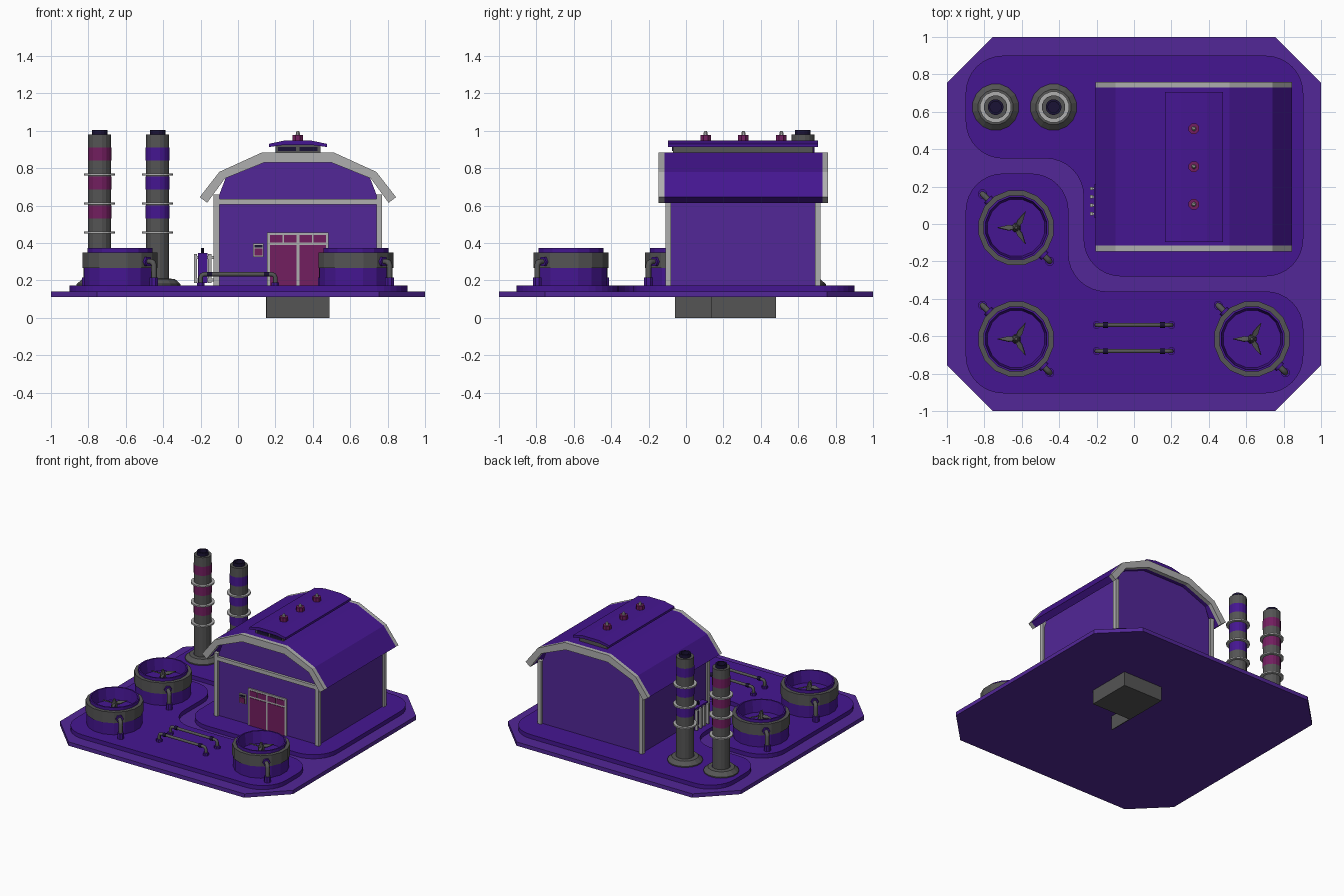
import bpy, bmesh, math
from mathutils import Vector, Matrix

if "Cube" in bpy.data.objects:
    bpy.data.objects.remove(bpy.data.objects["Cube"])


def mat(name, r, g, b):
    m = bpy.data.materials.new(name)
    m.diffuse_color = (r, g, b, 1)
    m.use_nodes = True
    m.node_tree.nodes["Principled BSDF"].inputs["Base Color"].default_value = m.diffuse_color
    return m


PURPLE = mat("purple", 0.06, 0.008, 0.285)
WALL = mat("light_purple", 0.085, 0.02, 0.31)
PLUM = mat("plum", 0.17, 0.013, 0.115)
TRIM = mat("pale_grey", 0.43, 0.43, 0.43)
GREY = mat("dark_grey", 0.09, 0.09, 0.09)
NAVY = mat("navy", 0.01, 0.006, 0.035)


def finish(name, bm, m):
    bmesh.ops.recalc_face_normals(bm, faces=bm.faces)
    me = bpy.data.meshes.new(name)
    bm.to_mesh(me)
    bm.free()
    me.materials.append(m)
    ob = bpy.data.objects.new(name, me)
    bpy.context.collection.objects.link(ob)
    return ob


def prism(name, pts, lo, hi, m, axis='z'):
    """Extrude a 2D outline along z (points are x,y) or y (points are x,z)."""
    bm = bmesh.new()
    put = (lambda a, b, h: (a, b, h)) if axis == 'z' else (lambda a, b, h: (a, h, b))
    vs = [bm.verts.new(put(a, b, lo)) for a, b in pts]
    f = bm.faces.new(vs)
    ext = bmesh.ops.extrude_face_region(bm, geom=[f])
    d = Vector(put(0, 0, hi - lo))
    bmesh.ops.translate(bm, vec=d, verts=[v for v in ext['geom'] if isinstance(v, bmesh.types.BMVert)])
    return finish(name, bm, m)


def box(name, x0, x1, y0, y1, z0, z1, m):
    return prism(name, [(x0, y0), (x1, y0), (x1, y1), (x0, y1)], z0, z1, m)


def lathe(name, x, y, profile, m, n=16):
    """Spin an (r, z) profile about a vertical axis."""
    bm = bmesh.new()
    vs = [bm.verts.new((r, 0, z)) for r, z in profile]
    es = [bm.edges.new(p) for p in zip(vs, vs[1:])]
    bmesh.ops.spin(bm, geom=vs + es, cent=(0, 0, 0), axis=(0, 0, 1), angle=2 * math.pi, steps=n)
    bmesh.ops.remove_doubles(bm, verts=bm.verts, dist=1e-5)
    bmesh.ops.rotate(bm, verts=bm.verts, matrix=Matrix.Rotation(math.pi / n, 3, 'Z'))
    bmesh.ops.translate(bm, vec=(x, y, 0), verts=bm.verts)
    return finish(name, bm, m)


def cyl(name, x, y, r, z0, z1, m, n=16):
    return lathe(name, x, y, [(0, z0), (r, z0), (r, z1), (0, z1)], m, n)


def tube(name, pts, r, m):
    cu = bpy.data.curves.new(name, 'CURVE')
    cu.dimensions = '3D'
    cu.bevel_depth, cu.bevel_resolution, cu.use_fill_caps = r, 1, True
    sp = cu.splines.new('POLY')
    sp.points.add(len(pts) - 1)
    for p, c in zip(sp.points, pts):
        p.co = (*c, 1)
    me = bpy.data.meshes.new_from_object(
        (tmp := bpy.data.objects.new(name + "_path", cu)))
    bpy.data.objects.remove(tmp)
    bm = bmesh.new()
    bm.from_mesh(me)
    bpy.data.meshes.remove(me)
    return finish(name, bm, m)


def rounded(corners, r=0.2, n=8):
    """Round every corner of a right-angled outline."""
    out = []
    for i, c in enumerate(corners):
        p = Vector(c)
        u = (Vector(corners[i - 1]) - p).normalized()
        v = (Vector(corners[(i + 1) % len(corners)]) - p).normalized()
        cen = p + r * (u + v)
        for k in range(n + 1):
            t = math.pi / 2 * k / n
            out.append(tuple(cen - r * (v * math.cos(t) + u * math.sin(t))))
    return out


# Base plate, two raised pads, block underneath
k = 0.755
prism("base_plate", [(-1, -k), (-k, -1), (k, -1), (1, -k), (1, k), (k, 1), (-k, 1), (-1, k)], 0.11, 0.14, WALL)
prism("building_pad", rounded([(-.9, .9), (-.9, .35), (-.27, .35), (-.27, -.28), (.905, -.28), (.905, .9)]),
      0.14, 0.172, PURPLE)
prism("tank_pad", rounded([(-.9, .27), (-.9, -.905), (.905, -.905), (.905, -.36), (-.35, -.36), (-.35, .27)]),
      0.14, 0.172, PURPLE)
box("under_block", .15, .49, .135, .48, 0, .11, GREY)
box("under_fin", .15, .156, -.06, .135, 0, .11, GREY)

# Hall with gambrel roof
CX = 0.32


def sym(half):
    """Mirror (offset, z) points across the hall centre line."""
    return [(CX - a, z) for a, z in half] + [(CX + a, z) for a, z in reversed(half)]


prism("hall", sym([(.435, .17), (.435, .62), (.385, .75), (.185, .84)]), -.09, .70, WALL, 'y')
outer = [(.525, .645), (.42, .78), (.19, .885)]
inner = [(.485, .615), (.39, .745), (.18, .83)]
section = sym(outer) + sym(inner)[::-1]
prism("roof", section, -.115, .73, PURPLE, 'y')
for nm, y0, y1 in (("front", -.148, -.115), ("back", .73, .76)):
    prism("roof_trim_" + nm, section, y0, y1, TRIM, 'y')
for x0 in (-.13, .74):
    for y0 in (-.11, .69):
        box("corner_post", x0, x0 + .03, y0, y0 + .03, .17, .66, TRIM)
box("front_beam", -.13, .77, -.11, -.085, .605, .635, TRIM)

# Roof vent with three lamps
box("vent_base", .2, .44, -.07, .68, .87, .925, GREY)
for x0 in (.215, .33):
    box("vent_grille", x0, x0 + .095, -.076, -.07, .892, .912, NAVY)
prism("vent_cap", sym([(.155, .93), (.07, .948)]) + sym([(.155, .913), (.07, .925)])[::-1], -.095, .705, PURPLE, 'y')
for y in (.105, .307, .51):
    cyl("lamp_base", CX, y, .03, .945, .978, PLUM, 8)
    lathe("lamp_tip", CX, y, [(.013, .975), (.011, .99), (.006, 1.0), (0, 1.0)], TRIM, 8)

# Double door and wall panel
box("door_frame", .155, .485, -.1, -.088, .17, .457, TRIM)
for s in (-1, 1):
    a, b = sorted((CX + s * .008, CX + s * .15))
    box("door_leaf", a, b, -.104, -.09, .17, .388, PLUM)
    for q in (0, 1):
        x0 = a + q * .075
        box("door_window", x0, x0 + .067, -.104, -.09, .402, .443, PLUM)
box("panel_frame", .08, .137, -.1, -.088, .325, .397, TRIM)
box("panel_face", .087, .13, -.105, -.09, .332, .37, PLUM)
box("panel_slot", .087, .13, -.105, -.09, .376, .39, NAVY)

# Radiator beside the hall
box("radiator_body", -.215, -.163, .035, .21, .185, .347, PURPLE)
cyl("radiator_valve", -.19, .12, .008, .34, .372, NAVY, 8)
for y in (.055, .1, .145, .19):
    for x0 in (-.236, -.16):
        box("radiator_bar", x0, x0 + .018, y - .009, y + .009, .185, .34, TRIM)
    for z in (.195, .315):
        box("radiator_link", -.236, -.12, y - .006, y + .006, z, z + .015, TRIM)

# Striped chimneys
for x, stripe in ((-.74, PLUM), (-.43, PURPLE)):
    y = .625
    lathe("chimney_foot", x, y, [(0, .17), (.125, .17), (.125, .18), (.095, .207), (.065, .21)], GREY)
    lathe("chimney_stack", x, y, [(.063, .17), (.063, .98), (.04, .98)], GREY)
    lathe("chimney_mouth", x, y, [(.042, .97), (.042, 1.005), (.03, 1.005), (.03, .97), (0, .97)], NAVY)
    for z in (.53, .685, .84):
        lathe("chimney_stripe", x, y, [(.0645, z), (.0645, z + .07)], stripe)
    for z in (.45, .605, .76):
        lathe("chimney_ring", x, y, [(.063, z), (.084, z), (.084, z + .011), (.063, z + .011)], TRIM)

# Cooling tanks with fan and two side pipes
for x, y in ((-.63, -.02), (-.63, -.615), (.63, -.615)):
    lathe("tank_wall", x, y, [(0, .17), (.197, .17), (.197, .27)], PURPLE)
    lathe("tank_band", x, y, [(.197, .265), (.204, .265), (.204, .35), (.172, .35)], GREY)
    lathe("tank_rim", x, y, [(.177, .345), (.177, .373), (.166, .373), (.155, .28), (0, .28)], PURPLE)
    lathe("fan_hub", x, y, [(.026, .28), (.022, .32), (.008, .36), (0, .362)], GREY, 8)
    for a in (60, 180, 300):
        blade = prism("fan_blade", [(0, -.008), (.04, -.015), (.1, 0), (.04, .015), (0, .008)], -.004, .004, GREY)
        blade.matrix_world = (Matrix.Translation((x, y, .325)) @ Matrix.Rotation(math.radians(a), 4, 'Z')
                              @ Matrix.Rotation(math.radians(25), 4, 'X'))
    for a in (135, -45):
        c, s = math.cos(math.radians(a)), math.sin(math.radians(a))
        path = [(.18, .3), (.235, .3), (.249, .294), (.255, .28), (.255, .17)]
        tube("tank_pipe", [(x + r * c, y + r * s, z) for r, z in path], .016, GREY)
        cyl("pipe_foot", x + .255 * c, y + .255 * s, .025, .17, .215, PURPLE, 8)
        tube("pipe_collar", [(x + r * c, y + r * s, .3) for r in (.195, .216)], .028, PURPLE)

# Ground pipes at the front
for y in (-.54, -.68):
    half = [(.2, .17), (.2, .215), (.194, .228), (.18, .233)]
    tube("ground_pipe", [(-a, y, z) for a, z in half] + [(a, y, z) for a, z in half[::-1]], .012, GREY)
    for s in (-1, 1):
        cyl("ground_pipe_foot", .2 * s, y, .022, .17, .19, PURPLE, 8)
        tube("ground_pipe_collar", [(s * .14, y, .233), (s * .165, y, .233)], .015, NAVY)
